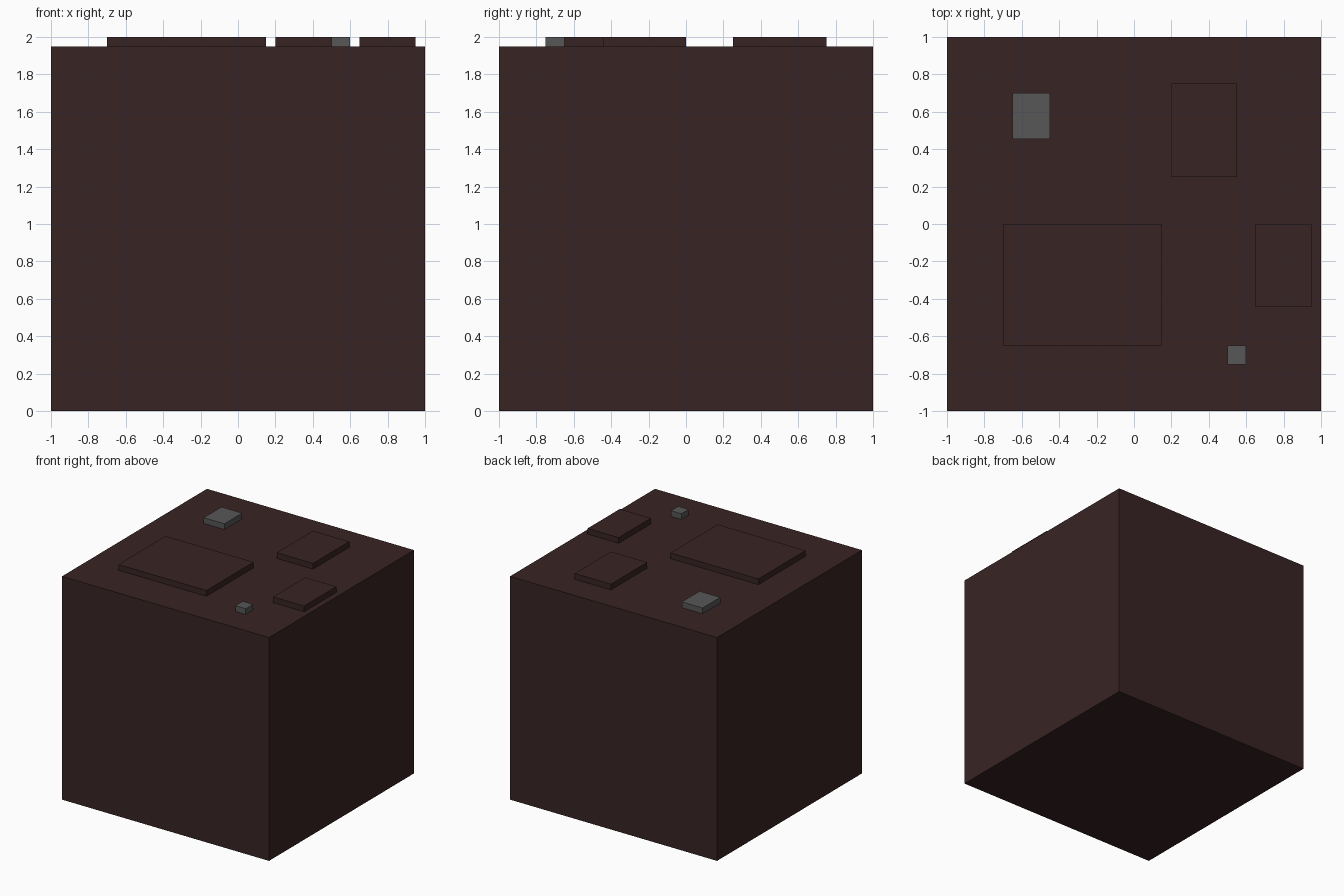
import bpy

if "Cube" in bpy.data.objects:
    bpy.data.objects.remove(bpy.data.objects["Cube"])


def material(name, color):
    m = bpy.data.materials.new(name)
    m.diffuse_color = (*color, 1.0)
    m.use_nodes = True
    m.node_tree.nodes["Principled BSDF"].inputs["Base Color"].default_value = m.diffuse_color
    return m


def box(name, x, y, z, mat):
    """Axis-aligned box given by its (min, max) ranges."""
    spans = (x, y, z)
    bpy.ops.mesh.primitive_cube_add(size=1, location=[(a + b) / 2 for a, b in spans])
    ob = bpy.context.object
    ob.name = name
    ob.scale = [b - a for a, b in spans]
    bpy.ops.object.transform_apply(location=False, rotation=False, scale=True)
    ob.data.materials.append(mat)
    return ob


brown = material("dark brown", (0.039, 0.0175, 0.0175))
grey = material("stone grey", (0.095, 0.095, 0.095))

TOP = 1.95

# Main block
box("block", (-1, 1), (-1, 1), (0, TOP), brown)

# Raised slabs and pebbles on the top face
plates = [
    ("large_slab", (-0.70, 0.15), (-0.65, 0.0), brown),
    ("back_slab", (0.20, 0.55), (0.25, 0.75), brown),
    ("side_slab", (0.65, 0.95), (-0.445, 0.0), brown),
    ("large_pebble", (-0.65, -0.45), (0.455, 0.70), grey),
    ("small_pebble", (0.50, 0.60), (-0.75, -0.65), grey),
]
for name, x, y, mat in plates:
    box(name, x, y, (TOP, 2.0), mat)
